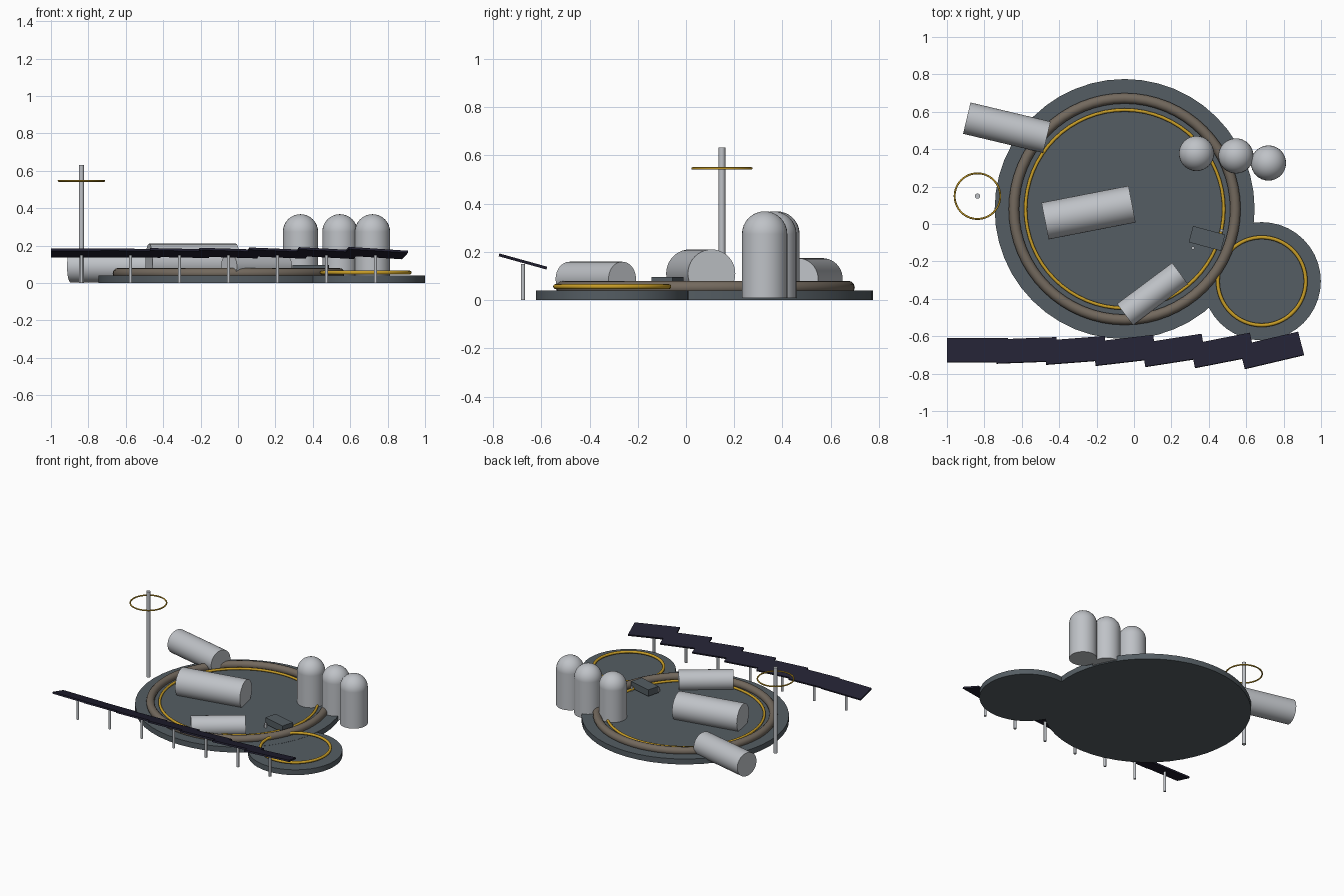
import bpy
import math
from mathutils import Matrix

cube = bpy.data.objects.get("Cube")
if cube:
    bpy.data.objects.remove(cube, do_unlink=True)


def material(name, rgb):
    m = bpy.data.materials.new(name)
    m.use_nodes = True
    m.diffuse_color = (*rgb, 1)
    m.node_tree.nodes["Principled BSDF"].inputs["Base Color"].default_value = (*rgb, 1)
    return m


SLATE = material("slate", (0.09, 0.11, 0.125))
SOIL = material("packed_soil", (0.17, 0.14, 0.11))
GOLD = material("gold", (0.58, 0.34, 0.02))
HULL = material("light_grey_hull", (0.52, 0.54, 0.57))
CELL = material("dark_solar_cell", (0.016, 0.015, 0.032))


def finish(name, mat, smooth=True):
    ob = bpy.context.object
    ob.name = name
    ob.data.materials.append(mat)
    if smooth:
        bpy.ops.object.shade_smooth_by_angle(angle=math.radians(35))
    return ob


def upright(name, mat, x, y, r, z0, z1, sides=32):
    bpy.ops.mesh.primitive_cylinder_add(vertices=sides, radius=r, depth=z1 - z0,
                                        location=(x, y, (z0 + z1) / 2))
    return finish(name, mat)


def ring(name, mat, x, y, z, major, minor):
    bpy.ops.mesh.primitive_torus_add(major_radius=major, minor_radius=minor,
                                     major_segments=64, minor_segments=12,
                                     location=(x, y, z))
    return finish(name, mat)


def lying_tube(name, x, y, z, r, length, yaw):
    bpy.ops.mesh.primitive_cylinder_add(vertices=40, radius=r, depth=length,
                                        location=(x, y, z),
                                        rotation=(0, math.pi / 2, math.radians(yaw)))
    return finish(name, HULL)


# Ground pads with their raised rims and marker rings
MX, MY = -0.05, 0.08
SX, SY = 0.683, -0.306
upright("main_pad", SLATE, MX, MY, 0.695, 0, 0.04, 48)
upright("landing_pad", SLATE, SX, SY, 0.316, 0, 0.039, 40)
ring("soil_berm", SOIL, MX, MY, 0.052, 0.592, 0.028)
ring("main_marker_ring", GOLD, MX, MY, 0.05, 0.53, 0.009)
ring("landing_marker_ring", GOLD, SX, SY, 0.056, 0.235, 0.01)

# Habitat tubes
lying_tube("central_habitat", -0.243, 0.061, 0.11, 0.1, 0.474, 11)
lying_tube("front_habitat", 0.099, -0.374, 0.088, 0.071, 0.367, 36.7)
lying_tube("back_habitat", -0.68, 0.515, 0.088, 0.086, 0.44, -13.4)

# Domed storage tanks
for i, (x, y) in enumerate([(0.334, 0.377), (0.545, 0.364), (0.719, 0.326)]):
    upright(f"tank_body_{i + 1}", HULL, x, y, 0.094, 0.008, 0.274)
    bpy.ops.mesh.primitive_uv_sphere_add(segments=32, ring_count=16, radius=0.094,
                                         location=(x, y, 0.274))
    finish(f"tank_dome_{i + 1}", HULL)

# Mast with its ring antenna
upright("mast", HULL, -0.837, 0.149, 0.014, 0, 0.632, 16)
ring("mast_ring", GOLD, -0.837, 0.149, 0.546, 0.122, 0.005)

# Row of tilted solar panels, each turned a little more than the last
for i in range(7):
    x, y = -0.837 + 0.262 * i, -0.676
    upright(f"panel_post_{i + 1}", HULL, x, y, 0.009, 0, 0.15, 12)
    bpy.ops.mesh.primitive_cube_add(size=1)
    panel = finish(f"solar_panel_{i + 1}", CELL, False)
    panel.data.transform(Matrix.Diagonal((0.326, 0.132, 0.012, 1)))
    panel.matrix_world = (Matrix.Translation((x, y, 0.16))
                          @ Matrix.Rotation(-0.27, 4, 'X')
                          @ Matrix.Rotation(0.04 * i, 4, 'Z'))

# Rover box with two small struts
bpy.ops.mesh.primitive_cube_add(size=1, location=(0.39, -0.077, 0.071),
                                rotation=(0, 0, math.radians(-15)))
rover = finish("rover_body", SLATE, False)
rover.scale = (0.178, 0.09, 0.048)
for name, x, y in [("front_strut", 0.315, -0.128), ("back_strut", 0.468, -0.035)]:
    upright(name, HULL, x, y, 0.009, 0.04, 0.07, 12)
